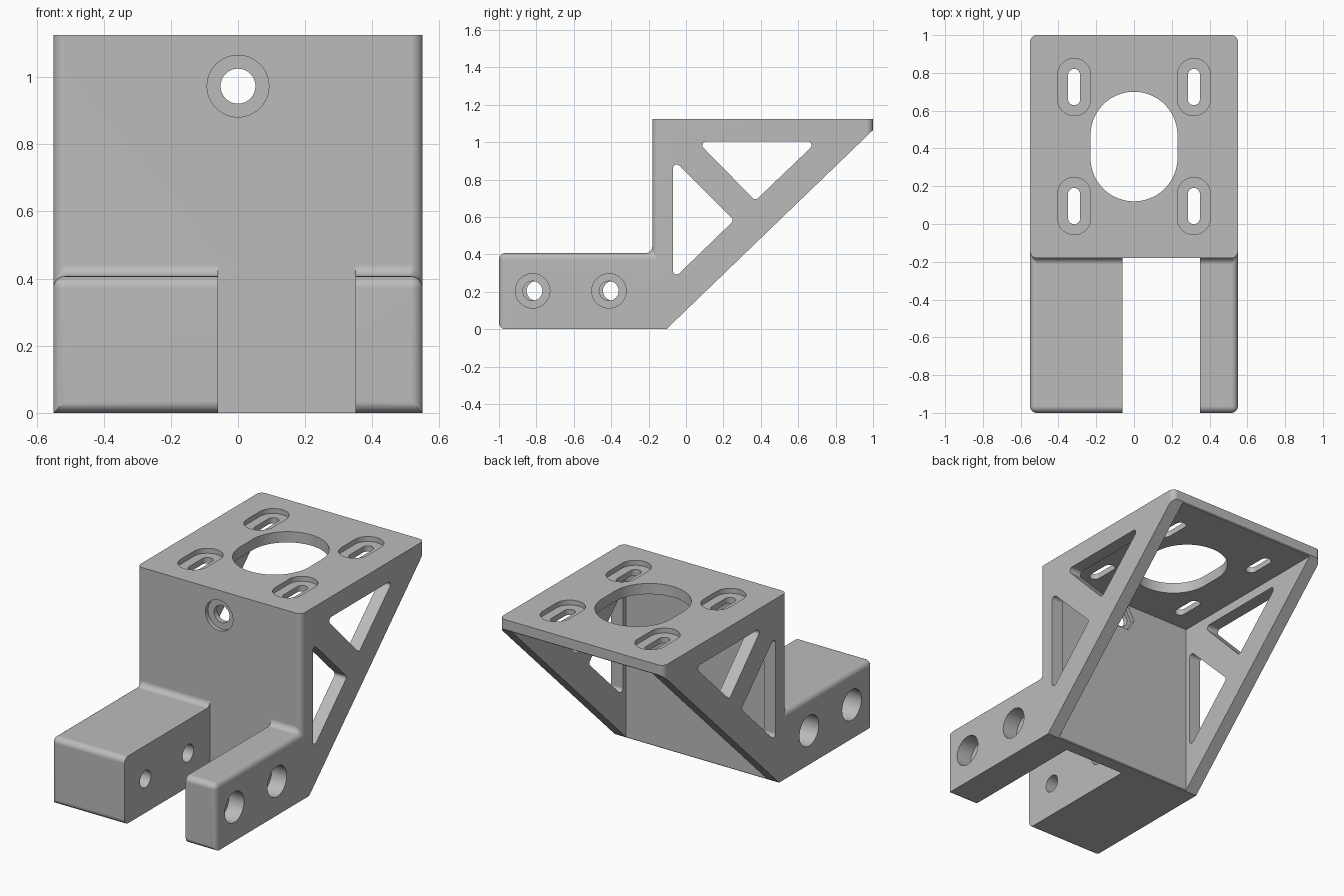
import bpy, bmesh, math
from mathutils import Vector
from mathutils.geometry import convex_hull_2d

if "Cube" in bpy.data.objects:
    bpy.data.objects.remove(bpy.data.objects["Cube"], do_unlink=True)

HALF = 0.55      # half width of the bracket
FILLET = 0.035
FRONT = -0.18    # front of the upright wall
ARM_TOP = 0.407
TOP = 1.125
WALL_BACK = -0.1
PLATE_LOW = 1.06

grey = bpy.data.materials.new("plain grey")
grey.use_nodes = True
colour = (0.5, 0.5, 0.5, 1)
grey.diffuse_color = colour
grey.node_tree.nodes["Principled BSDF"].inputs["Base Color"].default_value = colour


def prism(name, outline, axis, start, end, round_edge=None):
    """Extrude a flat outline along an axis; optionally round chosen edges."""
    def place(p, d):
        u, v = p
        return {"x": (d, u, v), "y": (u, d, v), "z": (u, v, d)}[axis]
    bm = bmesh.new()
    face = bm.faces.new([bm.verts.new(place(p, start)) for p in outline])
    grown = bmesh.ops.extrude_face_region(bm, geom=[face])
    shift = Vector(place((0, 0), end - start))
    bmesh.ops.translate(bm, vec=shift,
                        verts=[v for v in grown["geom"] if isinstance(v, bmesh.types.BMVert)])
    bmesh.ops.recalc_face_normals(bm, faces=bm.faces)
    if round_edge:
        edges = [e for e in bm.edges if round_edge(*(v.co for v in e.verts))]
        bmesh.ops.bevel(bm, geom=edges, offset=FILLET, segments=6,
                        profile=0.5, affect="EDGES")
    mesh = bpy.data.meshes.new(name)
    bm.to_mesh(mesh)
    bm.free()
    obj = bpy.data.objects.new(name, mesh)
    bpy.context.collection.objects.link(obj)
    mesh.materials.append(grey)
    return obj


def rounded(centres, r, n=48):
    """Outline around equal circles: circle, slot or soft-cornered triangle."""
    pts = [Vector((u + r * math.cos(math.tau * i / n), v + r * math.sin(math.tau * i / n)))
           for u, v in centres for i in range(n)]
    return [pts[i] for i in convex_hull_2d(pts)]


def rect(u0, u1, v0, v1):
    return [(u0, v0), (u1, v0), (u1, v1), (u0, v1)]


def near(a, b):
    return abs(a - b) < 1e-4


def is_rounded(a, b):
    across = not near(a.x, b.x)
    upright = not near(a.z, b.z) and near(a.y, b.y)
    step = near(a.y, FRONT) and near(a.z, ARM_TOP)
    if across:
        return near(a.y, -1) or step
    return upright or (near(a.z, ARM_TOP) and near(b.z, ARM_TOP))


# Main body from its side profile
body = prism("motor_bracket",
             [(-1, 0), (-0.105, 0), (1, 1.065), (1, TOP),
              (FRONT, TOP), (FRONT, ARM_TOP), (-1, ARM_TOP)],
             "x", -HALF, HALF, is_rounded)


def cut(outline, axis, start, end):
    cutter = prism("cutter", outline, axis, start, end)
    cutter.hide_render = True
    mod = body.modifiers.new("cut", "BOOLEAN")
    mod.operation = "DIFFERENCE"
    mod.solver = "EXACT"
    mod.object = cutter
    bpy.context.view_layer.objects.active = body
    bpy.ops.object.modifier_apply(modifier=mod.name)
    bpy.data.objects.remove(cutter, do_unlink=True)


# Gap between the two arms, and the hollow between the side ribs
cut(rect(-0.06, 0.35, -1.2, FRONT), "z", -0.1, 0.6)
cut(rect(-0.472, 0.472, WALL_BACK, 1.2), "z", -0.1, PLATE_LOW)

# Triangular windows through both ribs
for corners in ([(0.108, 0.983), (0.651, 0.983), (0.371, 0.715)],
                [(-0.05, 0.86), (-0.05, 0.313), (0.229, 0.583)]):
    cut(rounded(corners, 0.02), "x", -0.7, 0.7)

# Large oval opening and four recessed slots in the top plate
cut(rounded([(0, 0.35), (0, 0.47)], 0.23, 96), "z", 1, 1.2)
for x in (-0.317, 0.317):
    for y in (0.095, 0.725):
        ends = [(x, y - 0.064), (x, y + 0.064)]
        cut(rounded(ends, 0.0875), "z", TOP - 0.03, 1.2)
        cut(rounded(ends, 0.032), "z", 1, 1.2)

# Bolt hole in the upright wall, with a round recess and a hexagonal nut pocket
bolt = [(0, 0.973)]
cut(rounded(bolt, 0.092), "y", -0.3, FRONT + 0.025)
cut(rounded(bolt, 0.085, 6), "y", WALL_BACK - 0.025, 0)
cut(rounded(bolt, 0.052), "y", -0.3, 0)

# Counterbored bolt holes through the arms
for y in (-0.82, -0.412):
    cut(rounded([(y, 0.205)], 0.092), "x", 0.45, 0.7)
    cut(rounded([(y, 0.205)], 0.052), "x", 0.2, 0.7)
    cut(rounded([(y + 0.02, 0.205)], 0.092), "x", -0.7, -0.2)
    cut(rounded([(y + 0.02, 0.205)], 0.052), "x", -0.7, 0)

# Smooth fillets and bores, crisp edges elsewhere
bpy.ops.object.select_all(action="DESELECT")
body.select_set(True)
bpy.context.view_layer.objects.active = body
bpy.ops.object.shade_smooth_by_angle(angle=math.radians(30))
weighted = body.modifiers.new("even shading", "WEIGHTED_NORMAL")
weighted.keep_sharp = True
